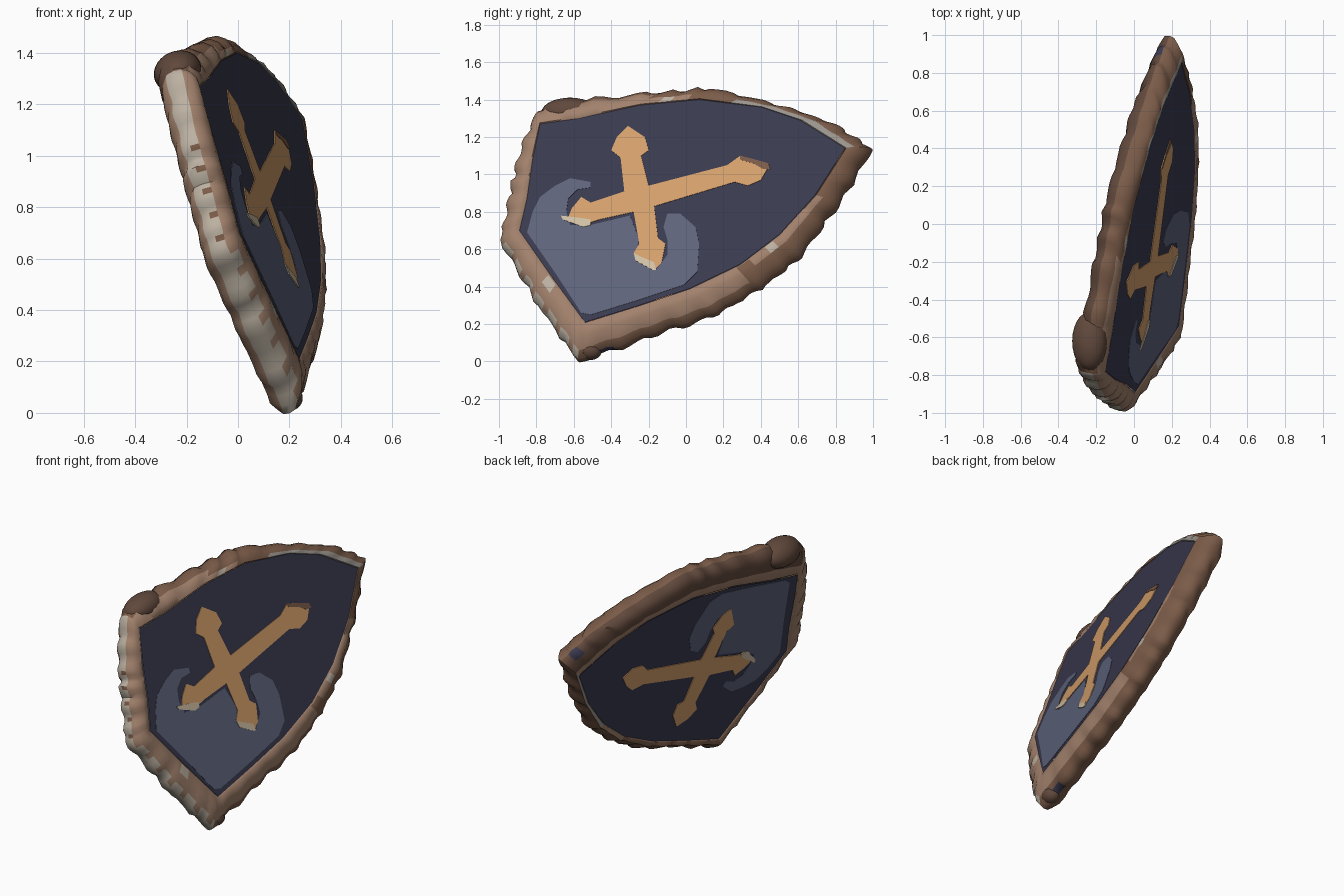
import bpy, bmesh, math, random
from mathutils import Vector, Matrix

random.seed(4)
if "Cube" in bpy.data.objects:
    bpy.data.objects.remove(bpy.data.objects["Cube"], do_unlink=True)


def make_material(name, colour):
    mat = bpy.data.materials.new(name)
    mat.use_nodes = True
    mat.diffuse_color = (*colour, 1)
    mat.node_tree.nodes["Principled BSDF"].inputs["Base Color"].default_value = (*colour, 1)
    return mat


navy = make_material("navy", (.042, .042, .079))
slate = make_material("slate blue", (.112, .128, .203))
gold = make_material("orange gold", (.67, .35, .148))
tan = make_material("tan leather", (.36, .22, .15))
brown = make_material("brown leather", (.2, .107, .066))
dark = make_material("dark brown", (.12, .066, .045))
pale = make_material("pale stone", (.5, .44, .36))
grey = make_material("worn grey", (.33, .3, .27))
cream = make_material("cream", (.64, .53, .38))

# The shield leans: its middle plane is x = .344 + .221 y - .317 z
normal = Vector((1, -.221, .317)).normalized()


def on_shield(y, z, lift=0.0):
    """Point whose side-on position is y, z, raised off the middle plane."""
    y0, z0 = y - normal.y * lift, z - normal.z * lift
    return Vector((.344 + .221 * y0 - .317 * z0, y0, z0)) + normal * lift


def add_object(name, bm, mats, angle=40):
    bmesh.ops.recalc_face_normals(bm, faces=bm.faces)
    mesh = bpy.data.meshes.new(name)
    bm.to_mesh(mesh)
    bm.free()
    for mat in mats:
        mesh.materials.append(mat)
    obj = bpy.data.objects.new(name, mesh)
    bpy.context.collection.objects.link(obj)
    bpy.ops.object.select_all(action='DESELECT')
    obj.select_set(True)
    bpy.context.view_layer.objects.active = obj
    bpy.ops.object.shade_smooth_by_angle(angle=math.radians(angle))


def subdivide(points, steps):
    """Closed outline with extra points between the given ones."""
    out = []
    for i, p in enumerate(points):
        a, b = Vector(p) / 100, Vector(points[(i + 1) % len(points)]) / 100
        out += [a.lerp(b, k / steps) for k in range(steps)]
    return out


# Outlines in hundredths: face edge and outer edge, from the lower corner
face_edge = [(-54, 21), (-25, 30), (2, 39), (29, 52), (50, 68), (69, 89),
             (85, 114), (61, 129), (40, 136), (7, 140), (-25, 137), (-57, 130),
             (-78, 127), (-82, 108), (-85, 87), (-89, 70), (-73, 47)]
outer_edge = [(-58, 0), (-19, 14), (14, 25), (40, 40), (61, 57), (81, 84),
              (99, 114), (80, 127), (53, 136), (14, 146), (-12, 144), (-57, 140),
              (-79, 134), (-90, 108), (-94, 87), (-99, 64), (-81, 33)]
STEPS = 10
LIFT = .075
inner = [on_shield(p.x, p.y, LIFT) - normal * LIFT for p in subdivide(face_edge, STEPS)]
# Long edges are set slightly back from the middle plane
outer = [on_shield(p.x, p.y) - normal * (.015 if i < 12 * STEPS else 0)
         for i, p in enumerate(subdivide(outer_edge, STEPS))]
count = len(inner)
# The back face sits lower within the outline
drop = Vector((.027, 0, -.085))
back_inner = [p + drop for p in inner]

# Painted board, both sides
bm = bmesh.new()
for side, ring in ((1, inner), (-1, back_inner)):
    bm.faces.new([bm.verts.new(p + normal * side * LIFT) for p in ring])
add_object("shield_board", bm, [navy])

# Lumpy rim: a rounded section carried round the outline
section = [(0, .07), (.06, .078), (.4, .08), (.75, .064), (.96, .035), (1, 0),
           (.96, -.035), (.75, -.064), (.4, -.08), (.06, -.078), (0, -.07)]
TAN, BROWN, PALE, DARK, GREY, NAVY = range(6)
spots = {(160, 1): PALE, (161, 1): PALE, (95, 1): PALE, (96, 1): PALE,
         (36, 1): PALE, (37, 1): PALE}
spots.update({(i, j): BROWN for i in (29, 30, 31) for j in (1, 2)})
spots.update({(i, j): NAVY for i in (62, 63, 64) for j in (5, 6)})
spots.update({(i, j): NAVY for i in (3, 4) for j in (4, 5)})


def rim_colour(i, j):
    """Colour of rim face i along the outline, j from front to back."""
    segment = i // STEPS
    if (i, j) in spots:
        return spots[i, j]
    if segment >= 12:                         # broad end: pale outer edge
        if j == 4 and 130 < i < 152 and i % 4 == 0:
            return BROWN
        if j == 3 and (segment < 15 or i % 3 == 0):
            return TAN
        return PALE if 2 < j < 6 else TAN
    if segment >= 6:                          # upper edge
        if j < 2:
            return GREY if i < 85 else BROWN if i < 92 else TAN
        if j == 2 and segment > 9:
            return TAN
        return BROWN if j < 5 else DARK if j < 8 else TAN
    if segment >= 4 and j > 7:                # worn strip behind the tip
        return GREY
    if segment == 5:
        return BROWN
    return BROWN if 1 < j - (segment < 3) < 8 else TAN


bm = bmesh.new()
rows = []
for i in range(count):
    lump = .009 * math.sin(i * 1.3) + random.uniform(-.006, .006)
    across = (outer[i] - inner[i]).normalized()
    narrow = 1 - .25 * (outer[i].y > .7 or i < 6 * STEPS)
    rows.append([bm.verts.new((inner if w > 0 else back_inner)[i].lerp(outer[i], t)
                              + across * lump * t * t
                              + normal * w * (1 + 9 * lump * t) * (narrow if t > .5 else 1))
                 for t, w in section])
for i in range(count):
    for j in range(len(section) - 1):
        a, b = rows[i], rows[(i + 1) % count]
        face = bm.faces.new((a[j], b[j], b[j + 1], a[j + 1]))
        face.material_index = rim_colour(i, j)
add_object("rim", bm, [tan, brown, pale, dark, grey, navy], 50)

# Emblem outlines in hundredths
patch = [(-85, 69), (-82, 80), (-78, 88), (-70, 94), (-62, 98), (-51, 96), (-51, 93),
         (-58, 92), (-63, 87), (-64, 80), (-62, 73), (-51, 73), (-30, 78), (-25, 65),
         (-27, 57), (-16, 49), (-10, 57), (-10, 65), (-12, 72), (-10, 79), (-3, 79),
         (5, 72), (7, 63), (6, 48), (-1, 41), (-25, 33), (-51, 25), (-56, 26), (-69, 46)]
cross = [(44, 104), (40, 97), (33, 94), (26, 96), (-17, 83), (-15, 66), (-11, 63),
         (-13, 53), (-17, 49), (-28, 58), (-25, 63), (-28, 80), (-46, 76), (-52, 74),
         (-63, 77), (-61, 82), (-56, 88), (-51, 85), (-33, 91), (-35, 109), (-40, 113),
         (-37, 120), (-31, 126), (-22, 120), (-20, 113), (-24, 110), (-20, 94),
         (22, 105), (29, 110), (37, 108)]
left_chip = [(-67, 78), (-58, 77), (-51, 76), (-51, 73), (-55, 72), (-66, 76)]
lower_chip = [(-28, 58), (-24, 56), (-17, 53), (-16, 49), (-18, 49), (-27, 54)]
tip_chip = [(29, 110), (37, 108), (44, 106), (45, 103), (41, 103), (36, 106), (29, 108)]

# Half turn about the long axis carries the emblem to the back
start, end = on_shield(-.98, .595), on_shield(.98, 1.075)
half_turn = (Matrix.Translation(start) @ Matrix.Rotation(math.pi, 4, end - start)
             @ Matrix.Translation(-start))
turns = {"front": Matrix(), "back": half_turn}


def plate(name, outline, top, mat, sides=("front", "back")):
    for side in sides:
        turn = turns[side]
        bm = bmesh.new()
        points = [on_shield(y / 100, z / 100, top) for y, z in outline]
        face = bm.faces.new([bm.verts.new(turn @ p) for p in points])
        base = bmesh.ops.extrude_face_region(bm, geom=[face])
        down = turn.to_3x3() @ normal * (LIFT - top - .001)
        bmesh.ops.translate(bm, vec=down,
                            verts=[v for v in base["geom"] if isinstance(v, bmesh.types.BMVert)])
        add_object(name + "_" + side, bm, [mat], 20)


plate("corner_patch", patch, LIFT + .002, slate)
plate("cross", cross, LIFT + .004, gold)
plate("left_chip", left_chip, LIFT + .006, cream)
plate("lower_chip", lower_chip, LIFT + .006, cream, ["front"])
plate("tip_chip", tip_chip, LIFT + .006, brown, ["front"])


# Swollen corners
def knob(name, centre, size, tilt, mat):
    bm = bmesh.new()
    bmesh.ops.create_uvsphere(bm, u_segments=24, v_segments=14, radius=1)
    place = (Matrix.Translation(centre) @ Matrix.Rotation(tilt, 4, 'Y')
             @ Matrix.Diagonal((*size, 1)))
    bmesh.ops.transform(bm, matrix=place, verts=bm.verts)
    add_object(name, bm, [mat], 60)


knob("upper_corner_knob", (-.235, -.62, 1.328), (.095, .155, .08), -.4, dark)
knob("lower_corner_knob", (.2, -.51, .058), (.052, .06, .05), 0, dark)
